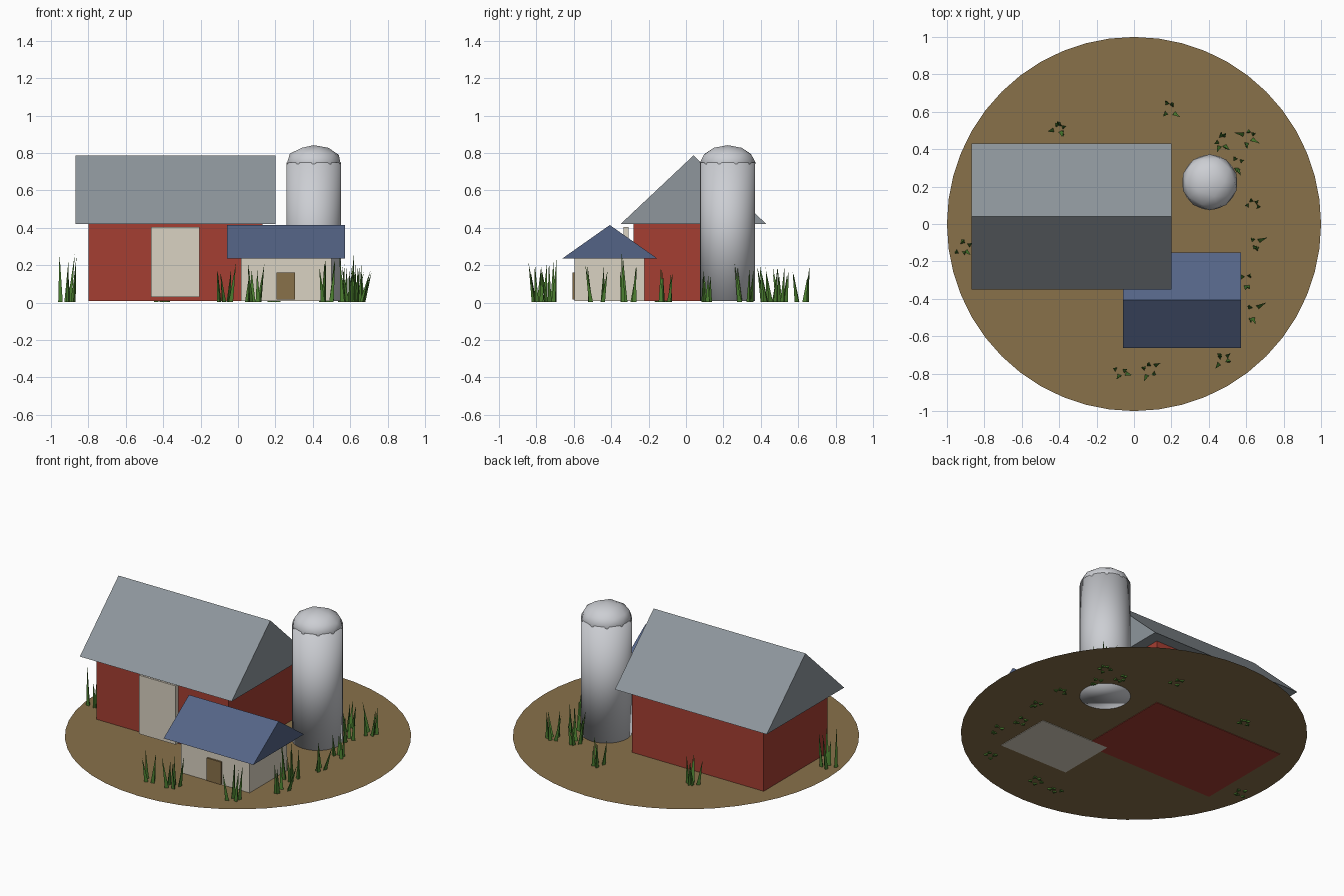
import bpy, bmesh, math, random
from mathutils import Vector, Matrix

cube = bpy.data.objects.get("Cube")
if cube:
    bpy.data.objects.remove(cube, do_unlink=True)
random.seed(7)


def material(name, *srgb):
    lin = [((c / 255 + 0.055) / 1.055) ** 2.4 for c in srgb] + [1]
    m = bpy.data.materials.new(name)
    m.use_nodes = True
    m.diffuse_color = lin
    m.node_tree.nodes["Principled BSDF"].inputs["Base Color"].default_value = lin
    return m


EARTH = material("earth brown", 137, 113, 74)
RED = material("barn red", 165, 62, 50)
CREAM = material("cream", 218, 210, 194)
GREY = material("roof grey", 142, 150, 156)
BLUE = material("roof blue", 84, 100, 134)
SILVER = material("silo silver", 204, 206, 211)
GREEN = material("grass green", 76, 128, 48)


def finish(name, bm, mat, smooth=False):
    bmesh.ops.recalc_face_normals(bm, faces=bm.faces)
    for f in bm.faces:
        f.smooth = smooth
    me = bpy.data.meshes.new(name)
    bm.to_mesh(me)
    bm.free()
    me.materials.append(mat)
    ob = bpy.data.objects.new(name, me)
    bpy.context.collection.objects.link(ob)
    return ob


def box(name, mat, x, y, z):
    bm = bmesh.new()
    size = [b - a for a, b in (x, y, z)]
    mid = [(a + b) / 2 for a, b in (x, y, z)]
    bmesh.ops.create_cube(bm, size=1, matrix=Matrix.Translation(mid) @ Matrix.Diagonal((*size, 1)))
    return finish(name, bm, mat)


def gable_roof(name, mat, x, y, z):
    # Solid triangular prism with its ridge along x
    bm = bmesh.new()
    profile = [(y[0], z[0]), (y[1], z[0]), (sum(y) / 2, z[1])]
    end = bm.faces.new([bm.verts.new((x[0], py, pz)) for py, pz in profile])
    ext = bmesh.ops.extrude_face_region(bm, geom=[end], use_keep_orig=True)
    verts = [v for v in ext["geom"] if isinstance(v, bmesh.types.BMVert)]
    bmesh.ops.translate(bm, verts=verts, vec=(x[1] - x[0], 0, 0))
    return finish(name, bm, mat)


# Round plot of earth
bm = bmesh.new()
bmesh.ops.create_circle(bm, cap_ends=True, segments=48, radius=1, matrix=Matrix.Translation((0, 0, 0.012)))
finish("ground", bm, EARTH)

# Barn
box("barn_walls", RED, (-0.8, 0.13), (-0.28, 0.36), (0.009, 0.42))
gable_roof("barn_roof", GREY, (-0.87, 0.2), (-0.35, 0.43), (0.42, 0.787))
box("barn_door", CREAM, (-0.465, -0.205), (-0.334, -0.307), (0.03, 0.404))

# Shed
box("shed_walls", CREAM, (0.015, 0.5), (-0.597, -0.222), (0.009, 0.235))
gable_roof("shed_roof", BLUE, (-0.06, 0.572), (-0.663, -0.152), (0.235, 0.415))
box("shed_door", EARTH, (0.205, 0.305), (-0.608, -0.59), (0.016, 0.16))

# Silo
silo = Vector((0.405, 0.223, 0))
bm = bmesh.new()
bmesh.ops.create_cone(bm, cap_ends=True, segments=32, radius1=0.147, radius2=0.147, depth=0.741,
                      matrix=Matrix.Translation(silo + Vector((0, 0, 0.3795))))
finish("silo_body", bm, SILVER, True)
bm = bmesh.new()
bmesh.ops.create_icosphere(bm, subdivisions=2, radius=1,
                           matrix=Matrix.Translation(silo + Vector((0, 0, 0.747)))
                           @ Matrix.Diagonal((0.15, 0.15, 0.095, 1)))
finish("silo_dome", bm, SILVER, True)


# Grass tufts of leaning three-sided blades: x, y, number of blades, tallest
def grass_tuft(x, y, count, height):
    bm = bmesh.new()
    for i in range(count):
        turn = math.tau * (i + random.random()) / count
        out = Vector((math.cos(turn), math.sin(turn), 0))
        root = Vector((x, y, 0.004)) + out * random.uniform(0.02, 0.045)
        tip = root + out * random.uniform(0.0, 0.035)
        tip.x += random.uniform(-0.02, 0.02)
        tip.z = height * random.uniform(0.65, 1)
        base = []
        for k in range(3):
            a = turn + math.tau * k / 3
            base.append(bm.verts.new(root + Vector((math.cos(a), math.sin(a), 0)) * 0.014))
        peak = bm.verts.new(tip)
        bm.faces.new(base)
        for k in range(3):
            bm.faces.new((base[k], base[(k + 1) % 3], peak))
    finish("grass_tuft", bm, GREEN)


TUFTS = [(-0.40, 0.51, 6, 0.22), (0.19, 0.61, 4, 0.22), (0.47, 0.45, 5, 0.22),
         (0.61, 0.47, 5, 0.23), (0.55, 0.33, 4, 0.22), (0.63, 0.10, 4, 0.22),
         (0.65, -0.10, 4, 0.20), (0.60, -0.31, 5, 0.27), (0.63, -0.47, 4, 0.22),
         (0.48, -0.72, 5, 0.25), (0.08, -0.78, 5, 0.22), (-0.07, -0.79, 4, 0.22),
         (-0.91, -0.13, 5, 0.27)]
for tuft in TUFTS:
    grass_tuft(*tuft)
